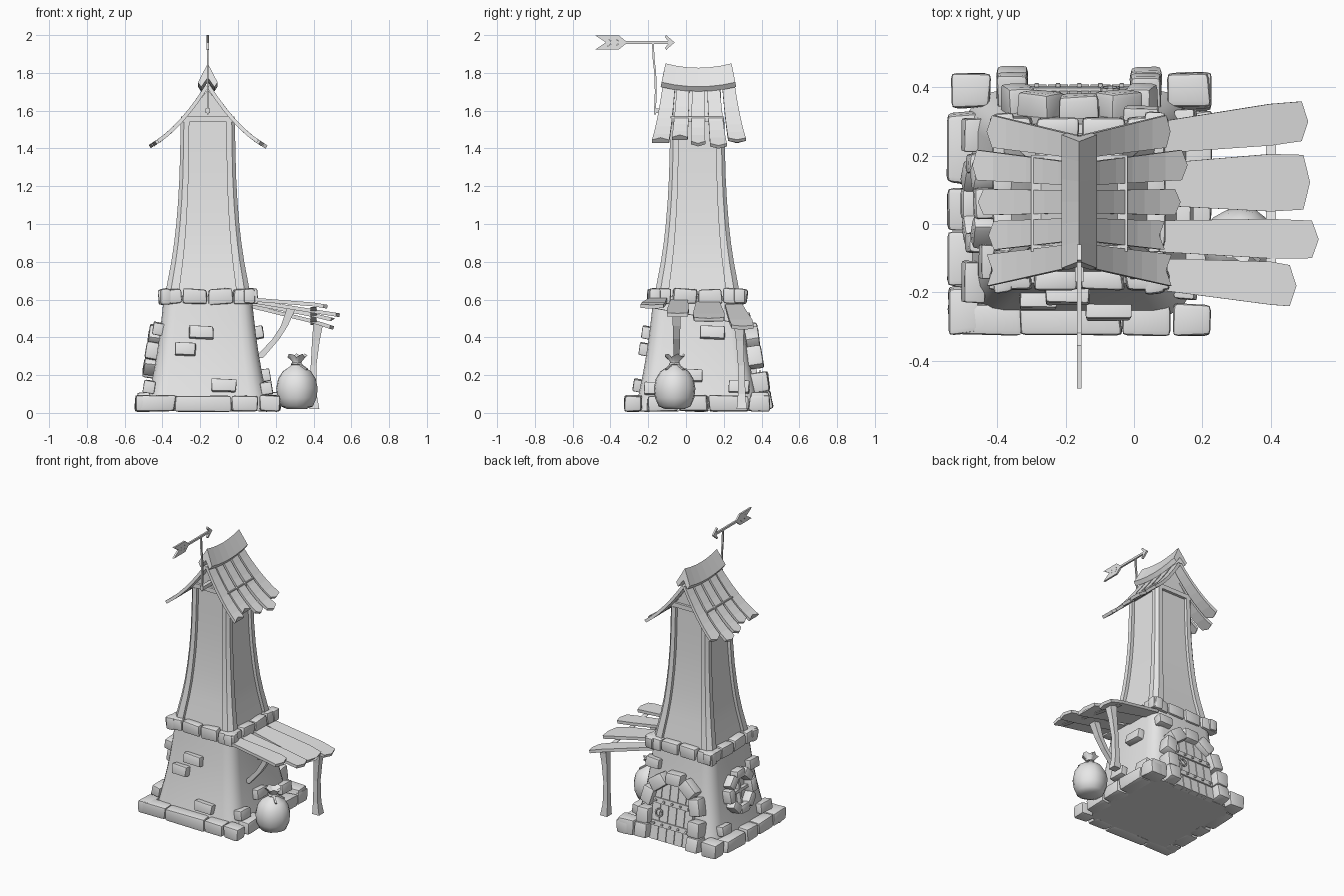
import bpy, bmesh, math, random
from math import sin, cos, pi
from mathutils import Matrix, Vector

random.seed(4)
if "Cube" in bpy.data.objects:
    bpy.data.objects.remove(bpy.data.objects["Cube"])

grey = bpy.data.materials.new("plain_grey")
grey.use_nodes = True
grey.diffuse_color = (0.8, 0.8, 0.8, 1)
grey.node_tree.nodes["Principled BSDF"].inputs["Base Color"].default_value = (0.8, 0.8, 0.8, 1)

CX, CY = -0.16, 0.06        # tower axis
LEAN = math.atan(0.16)      # slope of the lower walls
FOOT = 0.33                 # half width of the lower walls at the ground


def finish(name, bm, smooth=35):
    bmesh.ops.recalc_face_normals(bm, faces=bm.faces)
    me = bpy.data.meshes.new(name)
    bm.to_mesh(me)
    bm.free()
    me.materials.append(grey)
    ob = bpy.data.objects.new(name, me)
    bpy.context.collection.objects.link(ob)
    if smooth:
        bpy.ops.object.select_all(action='DESELECT')
        ob.select_set(True)
        bpy.context.view_layer.objects.active = ob
        bpy.ops.object.shade_smooth_by_angle(angle=math.radians(smooth))
    return ob


def loft(name, rings, smooth=0):
    """Skin a list of equal point rings and cap both ends."""
    bm = bmesh.new()
    rows = [[bm.verts.new(p) for p in r] for r in rings]
    n = len(rows[0])
    for a, b in zip(rows, rows[1:]):
        for i in range(n):
            bm.faces.new((a[i], a[(i + 1) % n], b[(i + 1) % n], b[i]))
    bm.faces.new(rows[0])
    bm.faces.new(rows[-1])
    return finish(name, bm, smooth)


def block(name, mat, size, bevel=0.0, jitter=0.0):
    """Box, optionally with worn corners and rounded edges."""
    bm = bmesh.new()
    bmesh.ops.create_cube(bm, size=1)
    for v in bm.verts:
        v.co = Vector(c * s * (1 + random.uniform(-jitter, jitter)) for c, s in zip(v.co, size))
    if bevel:
        bmesh.ops.bevel(bm, geom=bm.edges[:], offset=bevel, segments=2, profile=0.6, affect='EDGES')
    bm.transform(mat)
    return finish(name, bm, 50 if bevel else 0)


def side(k):
    """Frame of side k (front, left, back, right): x along, -y outward."""
    return Matrix.Translation((CX, CY, 0)) @ Matrix.Rotation(k * pi / 2, 4, 'Z')


def wall(k, u, out, h, turn=0.0):
    """Point on the leaning lower wall of side k."""
    return (side(k) @ Matrix.Translation((0, -FOOT, 0)) @ Matrix.Rotation(-LEAN, 4, 'X')
            @ Matrix.Translation((u, -out, h)) @ Matrix.Rotation(turn, 4, 'Y'))


def stone(name, mat, size):
    return block(name, mat, size, 0.016, 0.1)


def beam(name, pts):
    """Square section post through (x, y, z, half x, half y)."""
    return loft(name, [[(x + a * hx, y + b * hy, z) for a, b in ((-1, -1), (1, -1), (1, 1), (-1, 1))]
                       for x, y, z, hx, hy in pts])


def plank(name, pts, thick, tip):
    """Board running in x through (x, y, z, half width) with a pointed or notched end."""
    rings = []
    for i, (x, y, z, w) in enumerate(pts):
        a, b = pts[max(i - 1, 0)], pts[min(i + 1, len(pts) - 1)]
        t = Vector((b[0] - a[0], 0, b[2] - a[2])).normalized()
        n = Vector((-t.z, 0, t.x)) * (thick if t.x > 0 else -thick)
        mid = t * (tip if i == len(pts) - 1 else 0)
        top = [Vector((x, y + j * w, z)) + (mid if j == 0 else Vector()) for j in (-1, 0, 1)]
        rings.append(top + [p - n for p in reversed(top)])
    return loft(name, rings)


def plate(name, outline, half=0.006):
    """Flat cut-out in the y-z plane."""
    return loft(name, [[(CX + s * half, y, z) for y, z in outline] for s in (-1, 1)])


# Lower tower: tapered block with rounded corners
rings = []
for i in range(7):
    z = 0.61 * i / 6
    h = FOOT - 0.16 * z - 0.012 * sin(pi * i / 6)
    r = 0.3 * h
    rings.append([(CX + (h - r) * sx + r * cos(q * pi / 2 + a * pi / 8),
                   CY + (h - r) * sy + r * sin(q * pi / 2 + a * pi / 8), z + 0.01)
                  for q, (sx, sy) in enumerate(((1, 1), (-1, 1), (-1, -1), (1, -1))) for a in range(5)])
loft("lower_tower", rings, 40)

# Upper tower: flaring shaft with corner posts and sunken panels
rings = []
for z, h in ((0.6, 0.23), (0.7, 0.212), (0.8, 0.193), (0.9, 0.178), (1.0, 0.167),
             (1.12, 0.157), (1.25, 0.15), (1.4, 0.146), (1.54, 0.144)):
    o, p, d = h * 0.88, h * 0.68, h - 0.022
    row = ((-o, h), (-p, h), (-p, d), (p, d), (p, h), (o, h))
    rings.append([side(k) @ Vector((u, -v, z)) for k in range(4) for u, v in row])
loft("upper_tower", rings, 25)
beam("tower_lintel", [(CX, CY, 1.54, 0.141, 0.141), (CX, CY, 1.57, 0.141, 0.141)])
loft("gable", [[(CX - 0.12, y, 1.56), (CX + 0.12, y, 1.56), (CX, y, 1.71)] for y in (CY - 0.125, CY + 0.125)])

# Stone courses round the foot and the waist
FOOT_ROWS = {0: (-0.385, -0.17, 0.12, 0.27, 0.385), 1: (-0.27, -0.1, 0.06, 0.27, 0.385),
             3: (-0.27, -0.05, 0.08, 0.24, 0.385)}
for k, cuts in FOOT_ROWS.items():
    for a, b in zip(cuts, cuts[1:]):
        stone("foot_stone", side(k) @ Matrix.Translation(((a + b) / 2, -0.34, 0.05)),
              (b - a - 0.008, 0.09, 0.085))
for u, w in ((-0.32, 0.12), (0.315, 0.11)):
    stone("foot_corner_stone", side(2) @ Matrix.Translation((u, -0.33, 0.06)), (w, 0.1, 0.1))
for k in range(4):
    for i in range(4):
        stone("waist_stone", side(k) @ Matrix.Translation((-0.2 + 0.133 * i, -0.222, 0.617))
              @ Matrix.Rotation(random.uniform(-0.07, 0.07), 4, 'Y'), (0.125, 0.06, 0.08))

# Loose bricks showing in the walls: side, position, height, width
for k, u, h, w in ((0, -0.035, 0.43, 0.13), (0, -0.12, 0.34, 0.11), (0, 0.085, 0.145, 0.13),
                   (1, 0.08, 0.43, 0.13), (1, -0.03, 0.2, 0.11), (1, 0.22, 0.14, 0.11),
                   (1, -0.23, 0.13, 0.1), (3, 0.23, 0.14, 0.12), (3, -0.2, 0.14, 0.1),
                   (2, -0.18, 0.5, 0.1), (3, 0.17, 0.45, 0.1)):
    block("wall_brick", wall(k, u, 0.002, h, 0.04), (w, 0.06, 0.065), 0.008, 0.06)

# Round window in a ring of stones
for i in range(8):
    a = i * pi / 4
    stone("window_stone", wall(3, 0.115 * sin(a), 0.01, 0.33 + 0.115 * cos(a), a), (0.09, 0.08, 0.06))
for turn in (0, pi / 2):
    block("window_bar", wall(3, 0, 0.005, 0.33, turn), (0.18, 0.03, 0.018))

# Arched doorway
for s in (-1, 1):
    for h in (0.06, 0.16):
        stone("door_side_stone", wall(2, s * 0.195, 0.025, h), (0.09, 0.1, 0.1))
for i in range(5):
    a = (i - 2) * 0.66
    stone("door_arch_stone", wall(2, 0.185 * sin(a), 0.015, 0.25 + 0.185 * cos(a), a), (0.115, 0.09, 0.085))
for i in range(5):
    u = (i - 2) * 0.062
    top = 0.25 + math.sqrt(0.17 ** 2 - u * u)
    block("door_plank", wall(2, u, 0.002, top / 2 + 0.01), (0.058, 0.036, top))
for h in (0.12, 0.27):
    block("door_band", wall(2, 0, 0.024, h), (0.29, 0.012, 0.035))
    for i in range(5):
        block("door_bolt", wall(2, (i - 2) * 0.062, 0.034, h), (0.014, 0.014, 0.014), 0.004)
for i in range(10):
    a = i * pi / 5
    block("door_ring", wall(2, -0.09 + 0.024 * sin(a), 0.036, 0.195 + 0.024 * cos(a), a), (0.018, 0.01, 0.008))

# Roof: five curved boards each way, fanned out; ridge y, eave y, half width, reach
for y0, y1, w, reach in ((-0.09, -0.135, 0.046, 0.27), (-0.015, -0.033, 0.042, 0.25),
                         (0.065, 0.064, 0.038, 0.28), (0.145, 0.172, 0.044, 0.3), (0.225, 0.27, 0.047, 0.255)):
    for s in (-1, 1):
        pts = []
        for i in range(7):
            t = i / 6
            x = 0.012 + (reach - 0.012) * t
            z = 1.755 - 1.62 * x + 1.75 * x * x
            pts.append((CX + s * x, y0 + (y1 - y0) * t, z, 0.033 + (w - 0.033) * t))
        plank("roof_board", pts, 0.02, random.choice((0.02, -0.02, 0.015)))

# Sagging ridge cap
rings = []
for i in range(7):
    t = i / 3 - 1
    top = 1.827 + 0.023 * t * t
    row = ((0, 0), (0.052, -0.1), (0.035, -0.125), (0, -0.075), (-0.035, -0.125), (-0.052, -0.1))
    rings.append([(CX + x, 0.066 + t * (0.175 - 0.2 * d), top + d) for x, d in row])
loft("ridge_cap", rings)

# Weather vane
beam("vane_pole", [(CX, y, z, 0.005, 0.005) for y, z in
                   ((-0.165, 1.58), (-0.16, 1.7), (-0.163, 1.8), (-0.172, 1.88), (-0.175, 1.965))])
block("vane_bracket", Matrix.Translation((CX, -0.12, 1.6)), (0.025, 0.1, 0.025))
plate("vane_shaft", ((-0.42, 1.954), (-0.08, 1.954), (-0.08, 1.968), (-0.42, 1.968)))
plate("vane_head", ((-0.06, 1.961), (-0.105, 2.0), (-0.112, 1.99), (-0.088, 1.961), (-0.112, 1.932), (-0.105, 1.922)))
for i in range(3):
    y = -0.31 - 0.04 * i
    for s in (-1, 1):
        plate("vane_feather", ((y, 1.961), (y - 0.034, 1.961), (y - 0.09, 1.961 + s * 0.037),
                               (y - 0.045, 1.961 + s * 0.037)))

# Lean-to roof: start y, end y, half widths, end x, start and end height
for y0, y1, w0, w1, x1, z0, z1 in ((-0.145, -0.18, 0.045, 0.06, 0.455, 0.612, 0.575),
                                   (-0.035, -0.045, 0.045, 0.055, 0.52, 0.605, 0.53),
                                   (0.115, 0.122, 0.06, 0.08, 0.495, 0.595, 0.505),
                                   (0.25, 0.3, 0.045, 0.058, 0.49, 0.58, 0.465)):
    plank("awning_board", [(0.05, y0, z0, w0), (0.4, y0 + (y1 - y0) * 0.8, z1 + (z0 - z1) * 0.25, w1 * 1.05),
                           (x1, y1, z1, w1)], 0.02, 0.02)
beam("awning_rail", [(0.4, -0.2, 0.56, 0.015, 0.012), (0.4, 0.33, 0.465, 0.015, 0.012)])
beam("awning_post", [(0.405, 0.295, 0.02, 0.026, 0.027), (0.398, 0.295, 0.1, 0.018, 0.02),
                     (0.4, 0.292, 0.25, 0.015, 0.017), (0.412, 0.285, 0.38, 0.02, 0.02),
                     (0.425, 0.28, 0.475, 0.026, 0.027)])
beam("awning_brace", [(0.11, -0.05, 0.29, 0.022, 0.016), (0.2, -0.05, 0.39, 0.018, 0.018),
                      (0.245, -0.05, 0.46, 0.018, 0.02), (0.285, -0.05, 0.56, 0.024, 0.025)])

# Tied sack
rings = []
for r, z in ((0.05, 0.02), (0.085, 0.035), (0.104, 0.08), (0.11, 0.13), (0.1, 0.18), (0.075, 0.22),
             (0.04, 0.243), (0.022, 0.258), (0.026, 0.275), (0.05, 0.305), (0.02, 0.285)):
    ruffle = 0.15 if z > 0.27 else 0.02
    rings.append([(0.31 + r * cos(i * pi / 8) * (1 + ruffle * cos(i * pi * 5 / 8)),
                   -0.06 + r * sin(i * pi / 8) * (1 + ruffle * cos(i * pi * 5 / 8)),
                   z + (0.01 * sin(i * pi * 5 / 8) if z > 0.3 else 0)) for i in range(16)])
loft("sack", rings, 60)
loft("sack_tie", [[(0.31 + r * cos(i * pi / 6), -0.06 + r * sin(i * pi / 6), z) for i in range(12)]
                  for r, z in ((0.024, 0.25), (0.031, 0.258), (0.024, 0.266))], 40)
for s in (-1, 1):
    block("tie_end", Matrix.Translation((0.345, -0.06 + s * 0.03, 0.245))
          @ Matrix.Rotation(s * 0.7, 4, 'Z') @ Matrix.Rotation(0.5, 4, 'Y'), (0.06, 0.012, 0.008))
